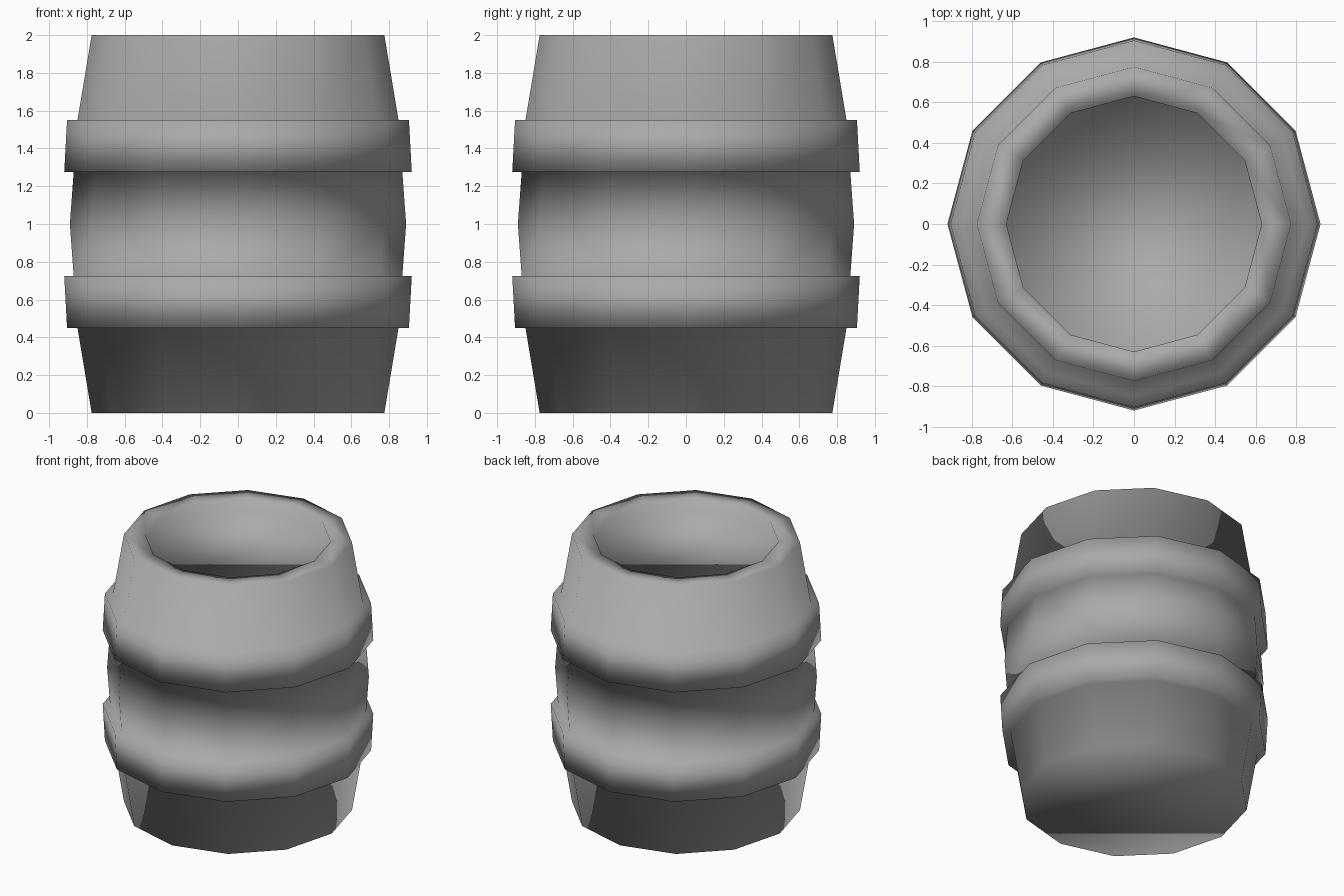
import bpy
import bmesh
from math import cos, sin, tau

SIDES = 12
HEIGHT = 2.0

cube = bpy.data.objects.get("Cube")
if cube:
    bpy.data.objects.remove(cube, do_unlink=True)

# Single grey colour
grey = bpy.data.materials.new("barrel_grey")
grey.use_nodes = True
colour = (0.4, 0.4, 0.4, 1.0)
grey.diffuse_color = colour
grey.node_tree.nodes["Principled BSDF"].inputs["Base Color"].default_value = colour


def lathe(name, profile, material):
    """Spin (radius, height) points into a closed, smooth, faceted solid."""
    bm = bmesh.new()
    rings = []
    for radius, z in profile:
        angles = [tau * i / SIDES for i in range(SIDES)]
        rings.append([bm.verts.new((radius * cos(a), radius * sin(a), z)) for a in angles])
    for low, high in zip(rings, rings[1:]):
        for i in range(SIDES):
            j = (i + 1) % SIDES
            bm.faces.new((low[i], low[j], high[j], high[i]))
    bm.faces.new(list(reversed(rings[0])))
    bm.faces.new(rings[-1])
    bmesh.ops.recalc_face_normals(bm, faces=bm.faces)
    for face in bm.faces:
        face.smooth = True
    mesh = bpy.data.meshes.new(name)
    bm.to_mesh(mesh)
    bm.free()
    mesh.materials.append(material)
    obj = bpy.data.objects.new(name, mesh)
    bpy.context.collection.objects.link(obj)
    return obj


# Lower half of the bulging wall, with the raised hoop
lower = [(0.775, 0), (0.85, 0.45), (0.905, 0.45), (0.92, 0.725), (0.87, 0.725)]
belly = [(0.89, HEIGHT / 2)]
# Upper half mirrors the lower one
upper = [(r, HEIGHT - z) for r, z in reversed(lower)]
# Flat rim and sunken lid
lid = [(0.63, HEIGHT), (0.63, HEIGHT - 0.08)]

lathe("barrel", lower + belly + upper + lid, grey)
